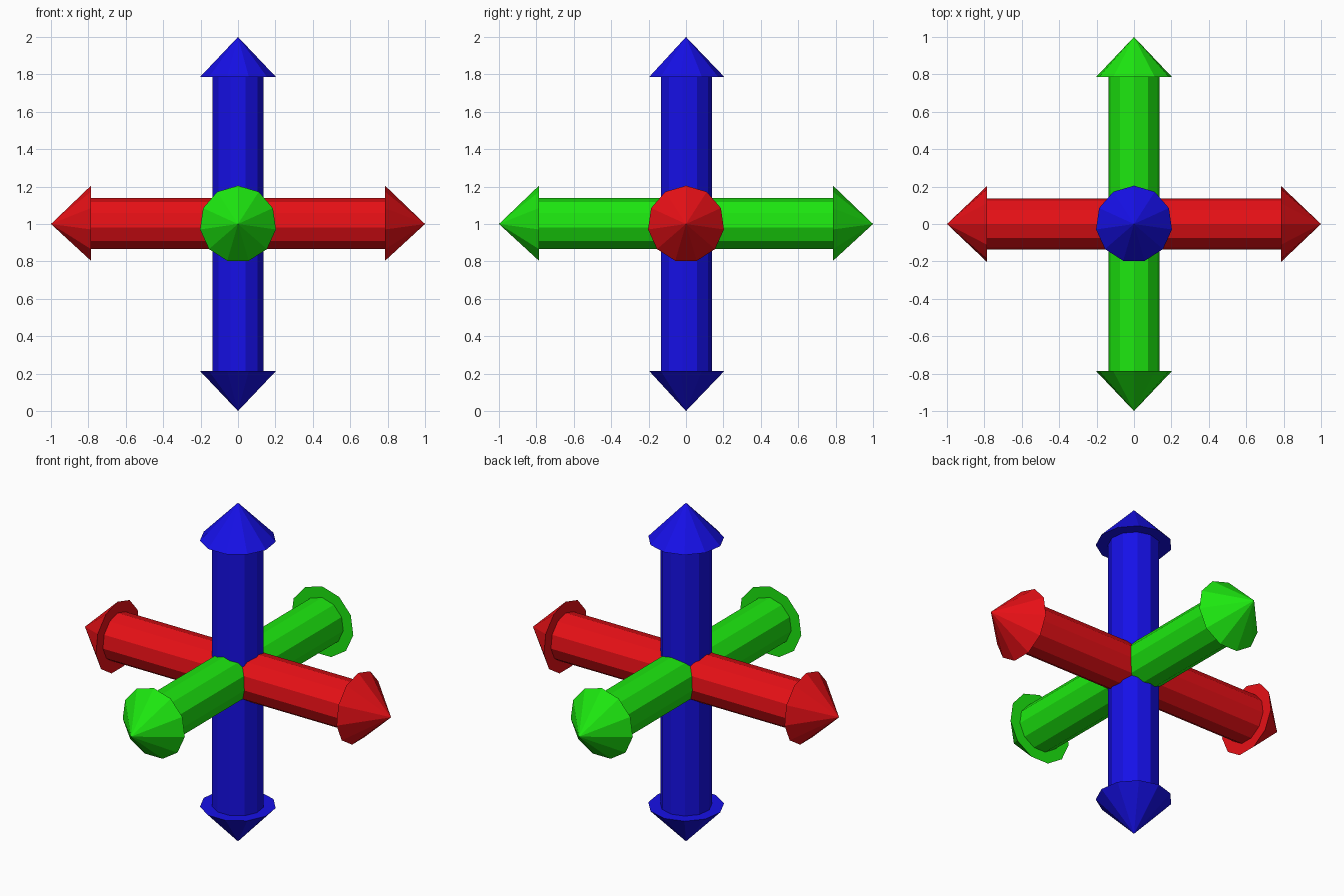
import bpy, bmesh
from math import sin, cos, tau
from mathutils import Matrix, Vector

if "Cube" in bpy.data.objects:
    bpy.data.objects.remove(bpy.data.objects["Cube"])

SIDES = 11
SHAFT_R, HEAD_R, HEAD_BASE, TIP = 0.139, 0.205, 0.786, 1.0
CENTRE = Vector((0, 0, 1))
X, Y, Z = Vector((1, 0, 0)), Vector((0, 1, 0)), Vector((0, 0, 1))


def double_arrow(name, axis, up, color):
    """Double-headed arrow: a faceted profile turned about the given axis."""
    side = up.cross(axis)
    frame = Matrix((side, up, axis)).transposed()
    bm = bmesh.new()

    def ring(r, h):
        return [bm.verts.new(CENTRE + frame @ Vector((r * sin(tau * i / SIDES),
                                                      r * cos(tau * i / SIDES), h)))
                for i in range(SIDES)]

    # rings from the lower head, along the shaft, to the upper head
    rings = [ring(r, h) for r, h in ((HEAD_R, -HEAD_BASE), (SHAFT_R, -HEAD_BASE),
                                     (SHAFT_R, HEAD_BASE), (HEAD_R, HEAD_BASE))]
    low = bm.verts.new(CENTRE - axis * TIP)
    high = bm.verts.new(CENTRE + axis * TIP)
    for i in range(SIDES):
        j = (i + 1) % SIDES
        for a, b in zip(rings, rings[1:]):
            bm.faces.new((a[i], a[j], b[j], b[i]))
        bm.faces.new((low, rings[0][j], rings[0][i]))
        bm.faces.new((high, rings[-1][i], rings[-1][j]))
    bmesh.ops.recalc_face_normals(bm, faces=bm.faces)

    mesh = bpy.data.meshes.new(name)
    bm.to_mesh(mesh)
    bm.free()
    mat = bpy.data.materials.new(name + "_paint")
    mat.diffuse_color = (*color, 1)
    mat.use_nodes = True
    mat.node_tree.nodes["Principled BSDF"].inputs["Base Color"].default_value = mat.diffuse_color
    mesh.materials.append(mat)
    bpy.context.collection.objects.link(bpy.data.objects.new(name, mesh))


# three crossing arrows, one per axis
double_arrow("red_side_arrow", X, Z, (0.8, 0.005, 0.008))
double_arrow("green_depth_arrow", Y, Z, (0.012, 0.8, 0.005))
double_arrow("blue_upright_arrow", Z, Y, (0.008, 0.005, 0.8))
